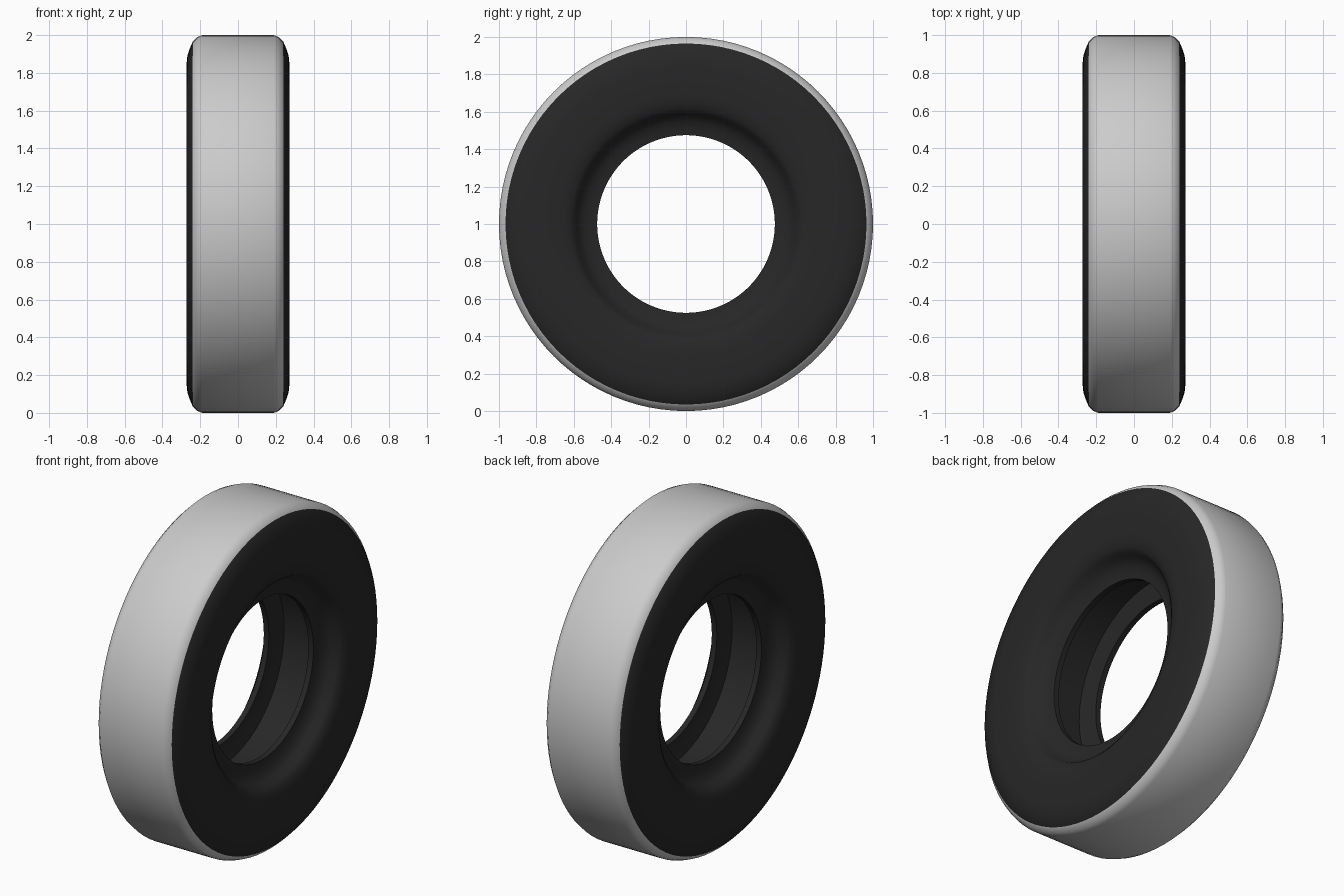
import bpy, bmesh, math

cube = bpy.data.objects.get("Cube")
if cube:
    bpy.data.objects.remove(cube)

SEGMENTS = 96
TREAD_EDGE = 0.965


def make_material(name, grey, roughness):
    mat = bpy.data.materials.new(name)
    mat.use_nodes = True
    colour = (grey, grey, grey, 1)
    mat.diffuse_color = colour
    shader = mat.node_tree.nodes["Principled BSDF"]
    shader.inputs["Base Color"].default_value = colour
    shader.inputs["Roughness"].default_value = roughness
    return mat


# Half cross-section as (side offset, radius): tread, shoulder, sidewall, bead, inner well
half = [(0.19, 1.0), (0.215, 0.99), (0.24, TREAD_EDGE),
        (0.257, 0.925), (0.268, 0.89), (0.272, 0.85), (0.272, 0.70),
        (0.268, 0.66), (0.257, 0.62), (0.238, 0.595),
        (0.205, 0.58), (0.18, 0.545), (0.168, 0.51), (0.163, 0.475),
        (0.13, 0.475), (0.125, 0.52), (0.11, 0.59)]
profile = half + [(-x, r) for x, r in reversed(half)]

# Sweep the closed section around the axle
bm = bmesh.new()
rings = []
for s in range(SEGMENTS):
    a = math.tau * s / SEGMENTS
    rings.append([bm.verts.new((x, r * math.sin(a), 1 + r * math.cos(a)))
                  for x, r in profile])
count = len(profile)
for s in range(SEGMENTS):
    here, after = rings[s], rings[(s + 1) % SEGMENTS]
    for i in range(count):
        j = (i + 1) % count
        face = bm.faces.new((here[i], here[j], after[j], after[i]))
        # Tread faces are those wholly outside the shoulder edge
        on_tread = min(profile[i][1], profile[j][1]) >= TREAD_EDGE
        face.material_index = 1 if on_tread else 0
bmesh.ops.recalc_face_normals(bm, faces=bm.faces)

mesh = bpy.data.meshes.new("tire")
bm.to_mesh(mesh)
bm.free()
mesh.materials.append(make_material("black rubber", 0.02, 0.8))
mesh.materials.append(make_material("light grey tread", 0.6, 0.8))

tire = bpy.data.objects.new("tire", mesh)
bpy.context.collection.objects.link(tire)
bpy.context.view_layer.objects.active = tire
tire.select_set(True)
bpy.ops.object.shade_smooth_by_angle(angle=math.radians(35))
